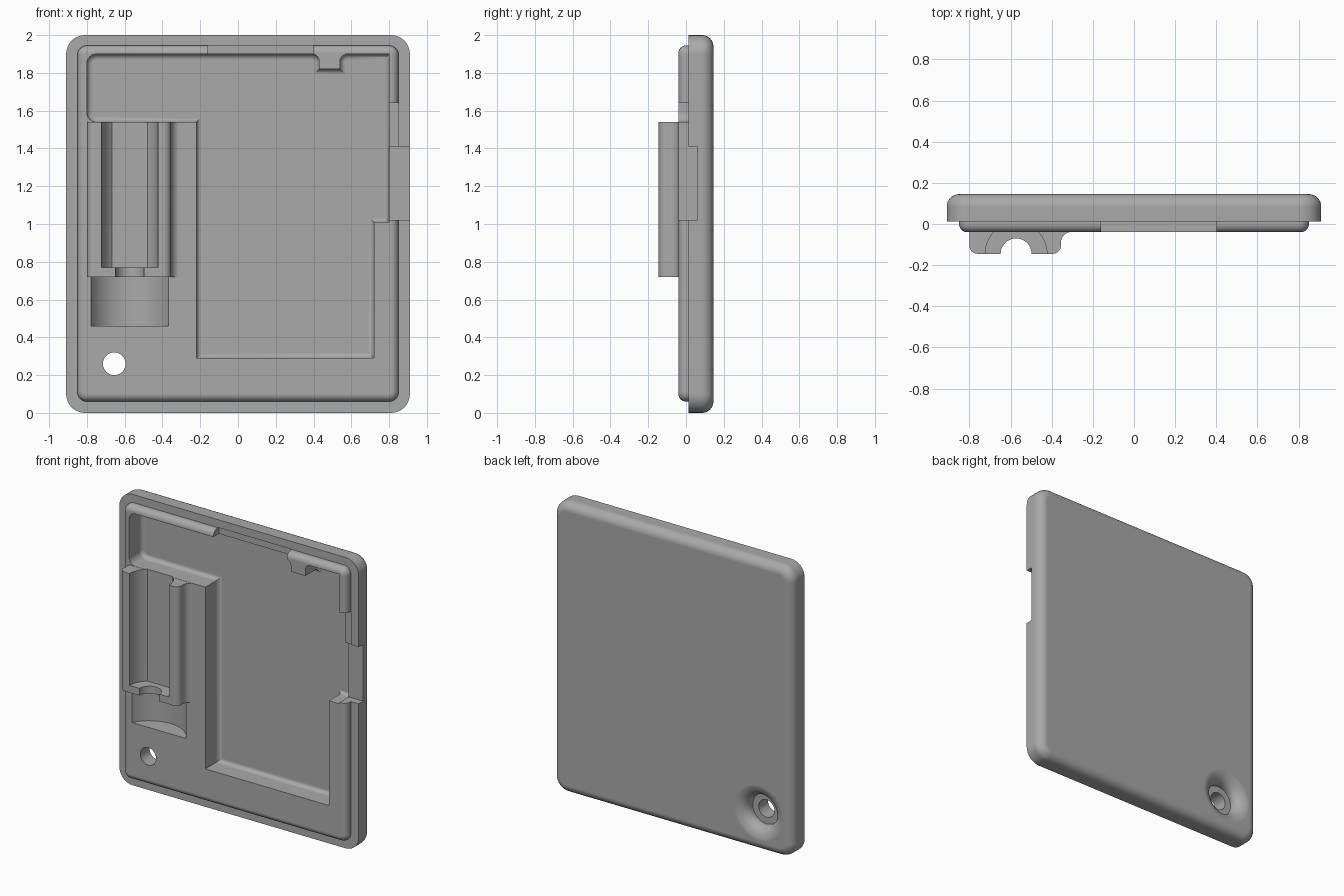
import bpy, bmesh, math
from mathutils import Vector

cube = bpy.data.objects.get("Cube")
if cube:
    bpy.data.objects.remove(cube, do_unlink=True)

grey = bpy.data.materials.new("plain_grey")
grey.use_nodes = True
COLOUR = (0.4, 0.4, 0.4, 1)
grey.diffuse_color = COLOUR
grey.node_tree.nodes["Principled BSDF"].inputs["Base Color"].default_value = COLOUR


def rounded(corners, steps=8):
    """Fillet each (u, v, radius) corner of an outline."""
    out = []
    for i, (u, v, r) in enumerate(corners):
        p = Vector((u, v))
        if r == 0:
            out.append(p)
            continue
        a = (Vector(corners[i - 1][:2]) - p).normalized()
        b = (Vector(corners[(i + 1) % len(corners)][:2]) - p).normalized()
        half = a.angle(b) / 2
        centre = p + (a + b).normalized() * r / math.sin(half)
        start, end = p + a * r / math.tan(half) - centre, p + b * r / math.tan(half) - centre
        sweep = start.angle(end)
        for k in range(steps + 1):
            t = k / steps
            out.append(centre + (start * math.sin((1 - t) * sweep) + end * math.sin(t * sweep)) / math.sin(sweep))
    return out


def rect(u0, u1, v0, v1, r=0):
    return rounded([(u0, v0, r), (u1, v0, r), (u1, v1, r), (u0, v1, r)])


def circle(u, v, r, n=64):
    return [Vector((u + r * math.cos(math.tau * k / n), v + r * math.sin(math.tau * k / n))) for k in range(n)]


def finish(name, bm):
    bmesh.ops.recalc_face_normals(bm, faces=bm.faces)
    mesh = bpy.data.meshes.new(name)
    bm.to_mesh(mesh)
    bm.free()
    mesh.materials.append(grey)
    obj = bpy.data.objects.new(name, mesh)
    bpy.context.collection.objects.link(obj)
    return obj


def prism(name, outline, start, end, axis="y", bevel=0):
    """Extrude an outline along an axis, rounding the rim of the end cap."""
    def place(p, d):
        return (p.x, d, p.y) if axis == "y" else (p.x, p.y, d)
    bm = bmesh.new()
    first = [bm.verts.new(place(p, start)) for p in outline]
    last = [bm.verts.new(place(p, end)) for p in outline]
    bm.faces.new(first)
    cap = bm.faces.new(last)
    for i in range(len(first)):
        bm.faces.new((first[i - 1], first[i], last[i], last[i - 1]))
    bmesh.ops.recalc_face_normals(bm, faces=bm.faces)
    if bevel:
        bmesh.ops.bevel(bm, geom=list(cap.edges), offset=bevel, offset_type="OFFSET",
                        segments=8, profile=0.5, affect="EDGES", clamp_overlap=False)
    return finish(name, bm)


def lathe(name, profile, x, z, n=64):
    """Revolve (radius, y) points about an axis parallel to y."""
    bm = bmesh.new()
    rings = [[bm.verts.new((x + r * math.cos(math.tau * k / n), y, z + r * math.sin(math.tau * k / n)))
              for k in range(n)] for r, y in profile]
    for a, b in zip(rings, rings[1:]):
        for k in range(n):
            bm.faces.new((a[k - 1], a[k], b[k], b[k - 1]))
    bm.faces.new(rings[0])
    bm.faces.new(rings[-1])
    return finish(name, bm)


def combine(body, tool, operation):
    mod = body.modifiers.new(tool.name, "BOOLEAN")
    mod.operation, mod.solver, mod.object = operation, "EXACT", tool
    bpy.context.view_layer.update()
    graph = bpy.context.evaluated_depsgraph_get()
    mesh = bpy.data.meshes.new_from_object(body.evaluated_get(graph))
    body.modifiers.clear()
    body.data = mesh
    bpy.data.objects.remove(tool, do_unlink=True)


# Cover plate with a rounded back rim, and the raised inner lip
cover = prism("cover_plate", rect(-0.91, 0.91, 0, 2, 0.1), 0.012, 0.145, bevel=0.06)
combine(cover, prism("lip", rect(-0.85, 0.85, 0.06, 1.945, 0.05), 0.05, -0.04, bevel=0.04), "UNION")

# Raised cradle with a flared inner foot
CX, FRONT = -0.573, -0.145
cradle = rounded([(-0.8, 0, 0), (-0.8, FRONT, 0.04), (-0.355, FRONT, 0.04),
                  (-0.355, -0.039, 0.05), (-0.27, -0.039, 0), (-0.27, 0, 0)])
combine(cover, prism("cradle", cradle, 0.72, 1.539, "z"), "UNION")

# Stepped pocket with a filleted floor and a small tab at the top
pocket = rounded([(-0.8, 1.54, 0.05), (-0.22, 1.54, 0), (-0.22, 0.29, 0), (0.72, 0.29, 0),
                  (0.72, 1.01, 0), (0.8, 1.01, 0), (0.8, 1.9, 0), (0.54, 1.9, 0.04),
                  (0.54, 1.82, 0), (0.43, 1.82, 0), (0.43, 1.9, 0.04), (-0.8, 1.9, 0.05)])
combine(cover, prism("pocket", pocket, -0.06, 0.1, bevel=0.03), "DIFFERENCE")

# Cradle trough with a flat bottom, its end slot and the round recess below
trough = [Vector((p.x, min(p.y, -0.03))) for p in circle(CX, FRONT, 0.15)]
combine(cover, prism("trough", trough, 0.77, 1.6, "z"), "DIFFERENCE")
combine(cover, prism("end_slot", circle(CX, FRONT, 0.075), 0.7, 0.8, "z"), "DIFFERENCE")
combine(cover, prism("round_recess", circle(CX, FRONT, 0.23), 0.46, 0.72, "z"), "DIFFERENCE")

# Gaps in the lip and the side opening
combine(cover, prism("top_gap", rect(-0.16, 0.4, 1.85, 1.946), -0.1, 0.02), "DIFFERENCE")
combine(cover, prism("side_gap", rect(0.78, 0.851, 1.02, 1.64), -0.1, 0.02), "DIFFERENCE")
combine(cover, prism("side_opening", rect(0.79, 1, 1.02, 1.41), -0.1, 0.06), "DIFFERENCE")

# Screw hole with a flared countersink on the back
flare = [(0.105, 0.06)]
for k in range(11):
    t = k / 10 * math.pi / 2
    flare.append((0.205 - 0.1 * math.cos(t), 0.075 + 0.071 * math.sin(t)))
flare.append((0.205, 0.3))
combine(cover, lathe("countersink", flare, -0.655, 0.26), "DIFFERENCE")
combine(cover, prism("screw_hole", circle(-0.655, 0.26, 0.06), -0.3, 0.3), "DIFFERENCE")

# Smooth shading that keeps flat faces flat
bpy.ops.object.select_all(action="DESELECT")
cover.select_set(True)
bpy.context.view_layer.objects.active = cover
bpy.ops.object.shade_smooth_by_angle(angle=math.radians(25))
weighted = cover.modifiers.new("weighted_normals", "WEIGHTED_NORMAL")
weighted.keep_sharp = True
